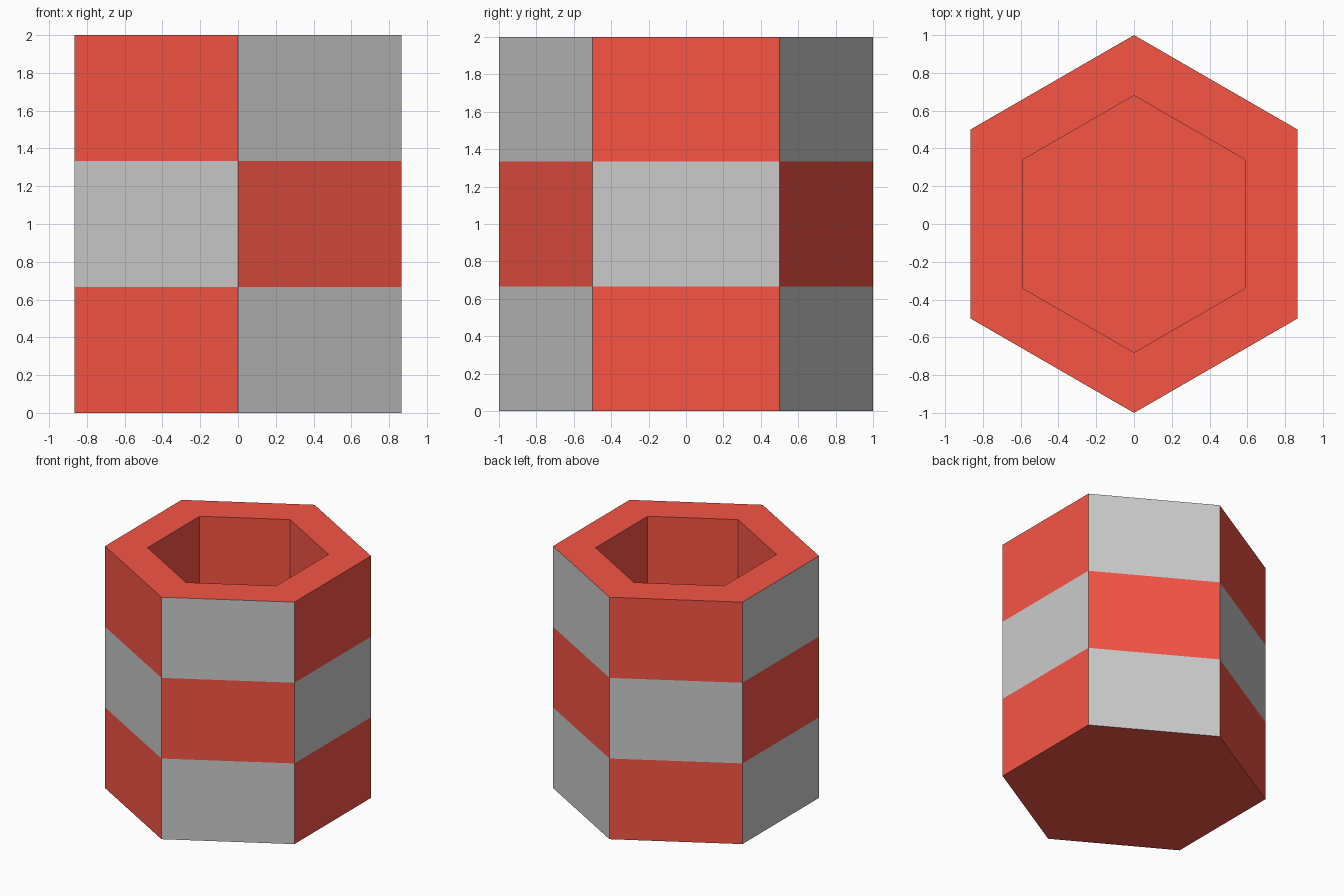
import bpy, bmesh, math

if "Cube" in bpy.data.objects:
    bpy.data.objects.remove(bpy.data.objects["Cube"])

SIDES, ROWS, HEIGHT = 6, 3, 2.0
OUTER, INNER, FLOOR = 1.0, 0.68, 0.28


def material(name, rgb):
    m = bpy.data.materials.new(name)
    m.diffuse_color = (*rgb, 1)
    m.use_nodes = True
    m.node_tree.nodes["Principled BSDF"].inputs["Base Color"].default_value = m.diffuse_color
    return m


bm = bmesh.new()


def ring(radius, z):
    angles = [math.radians(-30 + i * 360 / SIDES) for i in range(SIDES)]
    return [bm.verts.new((radius * math.cos(a), radius * math.sin(a), z)) for a in angles]


def bridge(low, high, is_red):
    for i in range(SIDES):
        j = (i + 1) % SIDES
        f = bm.faces.new((low[i], low[j], high[j], high[i]))
        f.material_index = int(is_red(i))


# Outer wall: checkered rows
rings = [ring(OUTER, HEIGHT * r / ROWS) for r in range(ROWS + 1)]
for r in range(ROWS):
    bridge(rings[r], rings[r + 1], lambda i: (i + r) % 2 == 0)

# Rim, inner wall, cavity floor and underside, all red
rim, well = ring(INNER, HEIGHT), ring(INNER, FLOOR)
bridge(rings[-1], rim, lambda i: True)
bridge(rim, well, lambda i: True)
bm.faces.new(well).material_index = 1
bm.faces.new(rings[0][::-1]).material_index = 1
bmesh.ops.recalc_face_normals(bm, faces=bm.faces[:])

mesh = bpy.data.meshes.new("hexagonal_cup")
bm.to_mesh(mesh)
bm.free()
mesh.materials.append(material("grey", (0.8, 0.8, 0.8)))
mesh.materials.append(material("red", (0.92, 0.09, 0.06)))
bpy.context.collection.objects.link(bpy.data.objects.new("hexagonal_cup", mesh))
